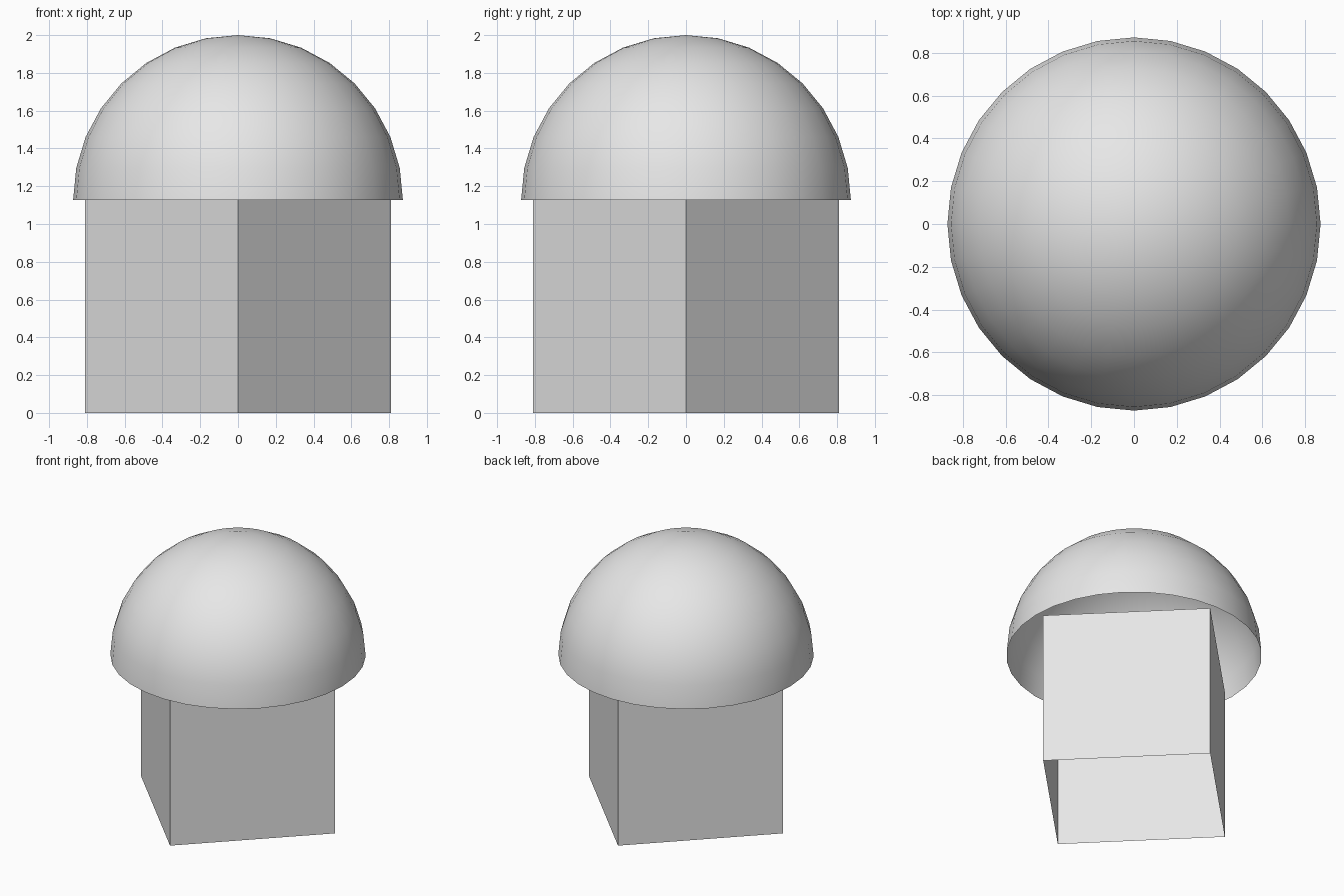
import bpy
import bmesh
import math
from mathutils import Matrix

default = bpy.data.objects.get("Cube")
if default:
    bpy.data.objects.remove(default)

RIM_Z = 1.127
DOME_RADIUS = 0.873
WALL_RADIUS = 0.81                      # centre to wall corner
WALL_HEIGHT = WALL_RADIUS * math.sqrt(2)

grey = bpy.data.materials.new("light_grey")
grey.use_nodes = True
colour = (0.8, 0.8, 0.8, 1)
grey.diffuse_color = colour
grey.node_tree.nodes["Principled BSDF"].inputs["Base Color"].default_value = colour


def make_object(name, bm, smooth=False):
    mesh = bpy.data.meshes.new(name)
    for face in bm.faces:
        face.smooth = smooth
    bm.to_mesh(mesh)
    bm.free()
    mesh.materials.append(grey)
    obj = bpy.data.objects.new(name, mesh)
    bpy.context.collection.objects.link(obj)
    return obj


# Square walls set corner-forward, open at both ends
bm = bmesh.new()
bmesh.ops.create_cube(bm, size=WALL_HEIGHT)
caps = [f for f in bm.faces if abs(f.normal.z) > 0.5]
bmesh.ops.delete(bm, geom=caps, context="FACES_ONLY")
bmesh.ops.rotate(bm, verts=bm.verts, matrix=Matrix.Rotation(math.radians(45), 3, "Z"))
walls = make_object("walls", bm)
walls.location.z = WALL_HEIGHT / 2

# Hollow half-sphere roof, open below
bm = bmesh.new()
bmesh.ops.create_uvsphere(bm, u_segments=32, v_segments=16, radius=DOME_RADIUS)
lower = [v for v in bm.verts if v.co.z < -0.01]
bmesh.ops.delete(bm, geom=lower, context="VERTS")
dome = make_object("dome_roof", bm, smooth=True)
dome.location.z = RIM_Z
